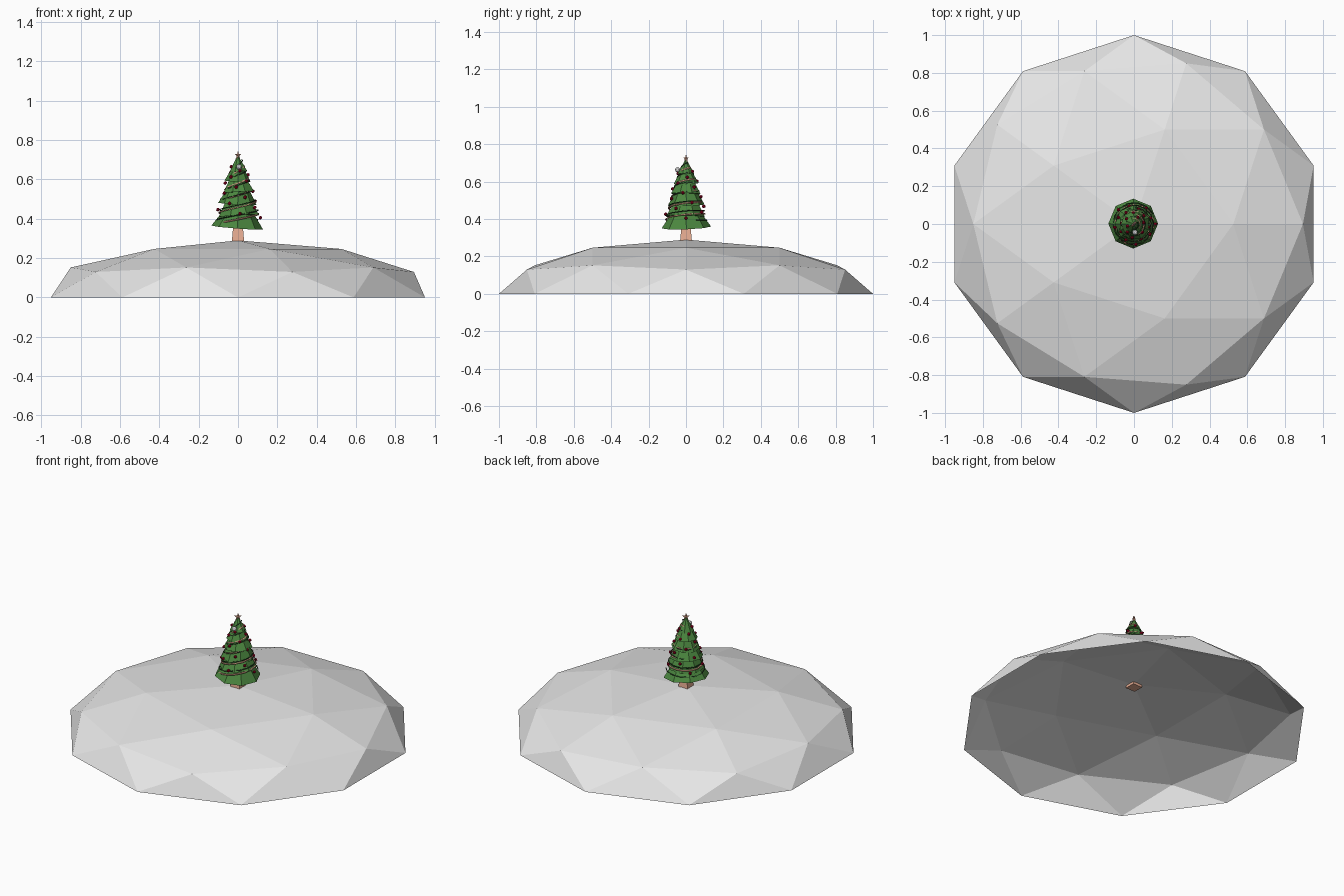
import bpy, bmesh, math, random
from mathutils import Vector, Matrix

if "Cube" in bpy.data.objects:
    bpy.data.objects.remove(bpy.data.objects["Cube"])
random.seed(4)

def mat(name, c):
    m = bpy.data.materials.new(name)
    m.diffuse_color = (*c, 1)
    m.use_nodes = True
    m.node_tree.nodes["Principled BSDF"].inputs["Base Color"].default_value = m.diffuse_color
    return m

SNOW = mat("snow", (0.8, 0.8, 0.8))
GREEN = mat("needle green", (0.07, 0.24, 0.05))
TAN = mat("tan wood", (0.80, 0.42, 0.29))
RED = mat("bauble red", (0.40, 0.0, 0.02))
DARK = mat("dark wire", (0.02, 0.06, 0.02))
WHITE = mat("silver", (0.8, 0.8, 0.8))

def finish(bm, name, m):
    me = bpy.data.meshes.new(name)
    bm.to_mesh(me)
    bm.free()
    ob = bpy.data.objects.new(name, me)
    me.materials.append(m)
    bpy.context.collection.objects.link(ob)
    return ob

# snow mound: upper half of a flattened icosphere, open underneath
bm = bmesh.new()
bmesh.ops.create_icosphere(bm, subdivisions=2, radius=1)
bmesh.ops.delete(bm, geom=[v for v in bm.verts if v.co.z < -0.01], context='VERTS')
bmesh.ops.scale(bm, vec=(1, 1, 0.29), verts=bm.verts)
finish(bm, "snow_mound", SNOW)

# square tapered trunk
bm = bmesh.new()
bmesh.ops.create_cone(bm, cap_ends=True, segments=4, radius1=0.046, radius2=0.03, depth=0.13,
                      matrix=Matrix.Translation((0, 0, 0.335)) @ Matrix.Rotation(math.pi / 4, 4, 'Z'))
finish(bm, "trunk", TAN)

# eight-sided foliage tiers: rim height, rim radius, top height, top radius, tilt
TIERS = [(0.355, 0.132, 0.46, 0.06, 5), (0.415, 0.11, 0.52, 0.05, -4), (0.475, 0.098, 0.58, 0.04, 4),
         (0.535, 0.084, 0.63, 0.03, -4), (0.59, 0.067, 0.675, 0.02, 4), (0.64, 0.048, 0.72, 0.003, -3)]
for i, (z0, r0, z1, r1, tilt) in enumerate(TIERS):
    bm = bmesh.new()
    M = (Matrix.Translation((0, 0, (z0 + z1) / 2)) @ Matrix.Rotation(math.radians(tilt), 4, (0.5, 1, 0))
         @ Matrix.Rotation(i * 0.4, 4, 'Z'))
    bmesh.ops.create_cone(bm, cap_ends=True, segments=8, radius1=r0, radius2=r1, depth=z1 - z0, matrix=M)
    finish(bm, f"foliage_tier_{i + 1}", GREEN)

def hull(z):
    # radius of the tree outline at height z
    t = (z - 0.37) / 0.34
    return 0.112 * (1 - t) ** 0.75 + 0.008

def helix(name, m, turns, phase, thick, off):
    cu = bpy.data.curves.new(name, 'CURVE')
    cu.dimensions = '3D'
    cu.bevel_depth = thick
    cu.bevel_resolution = 0
    n = turns * 14
    sp = cu.splines.new('POLY')
    sp.points.add(n)
    for i, p in enumerate(sp.points):
        z = 0.385 + 0.305 * i / n
        a = phase + 2 * math.pi * turns * i / n
        r = hull(z) + off
        p.co = (r * math.cos(a), r * math.sin(a), z + 0.012 * math.cos(a), 1)
    cu.materials.append(m)
    bpy.context.collection.objects.link(bpy.data.objects.new(name, cu))

# garland and light wire winding round the tree
helix("garland", TAN, 5, 3.4, 0.0045, -0.004)
helix("light_wire", DARK, 6, 0.5, 0.003, -0.001)

# red baubles spread by golden angle
for i in range(26):
    z = 0.40 + 0.27 * (i + 0.5) / 26
    a = i * 2.39996
    r = hull(z) + 0.003
    bm = bmesh.new()
    bmesh.ops.create_icosphere(bm, subdivisions=1, radius=0.010,
                               matrix=Matrix.Translation((r * math.cos(a), r * math.sin(a), z)))
    finish(bm, f"bauble_{i + 1}", RED)

# one silver bauble near the top, facing front
bm = bmesh.new()
bmesh.ops.create_icosphere(bm, subdivisions=2, radius=0.014, matrix=Matrix.Translation((0.005, -0.045, 0.664)))
finish(bm, "silver_bauble", WHITE)

# five-pointed star with raised centres
bm = bmesh.new()
rim = []
for k in range(10):
    a = math.pi / 2 + k * math.pi / 5
    r = 0.024 if k % 2 == 0 else 0.010
    d = r * math.cos(a)
    rim.append(bm.verts.new((d * 0.75, d * 0.66, 0.722 + r * math.sin(a))))
for s in (1, -1):
    c = bm.verts.new((0.006 * s, -0.007 * s, 0.722))
    for k in range(10):
        bm.faces.new((c, rim[k], rim[(k + 1) % 10]))
bmesh.ops.recalc_face_normals(bm, faces=bm.faces)
finish(bm, "star", TAN)
